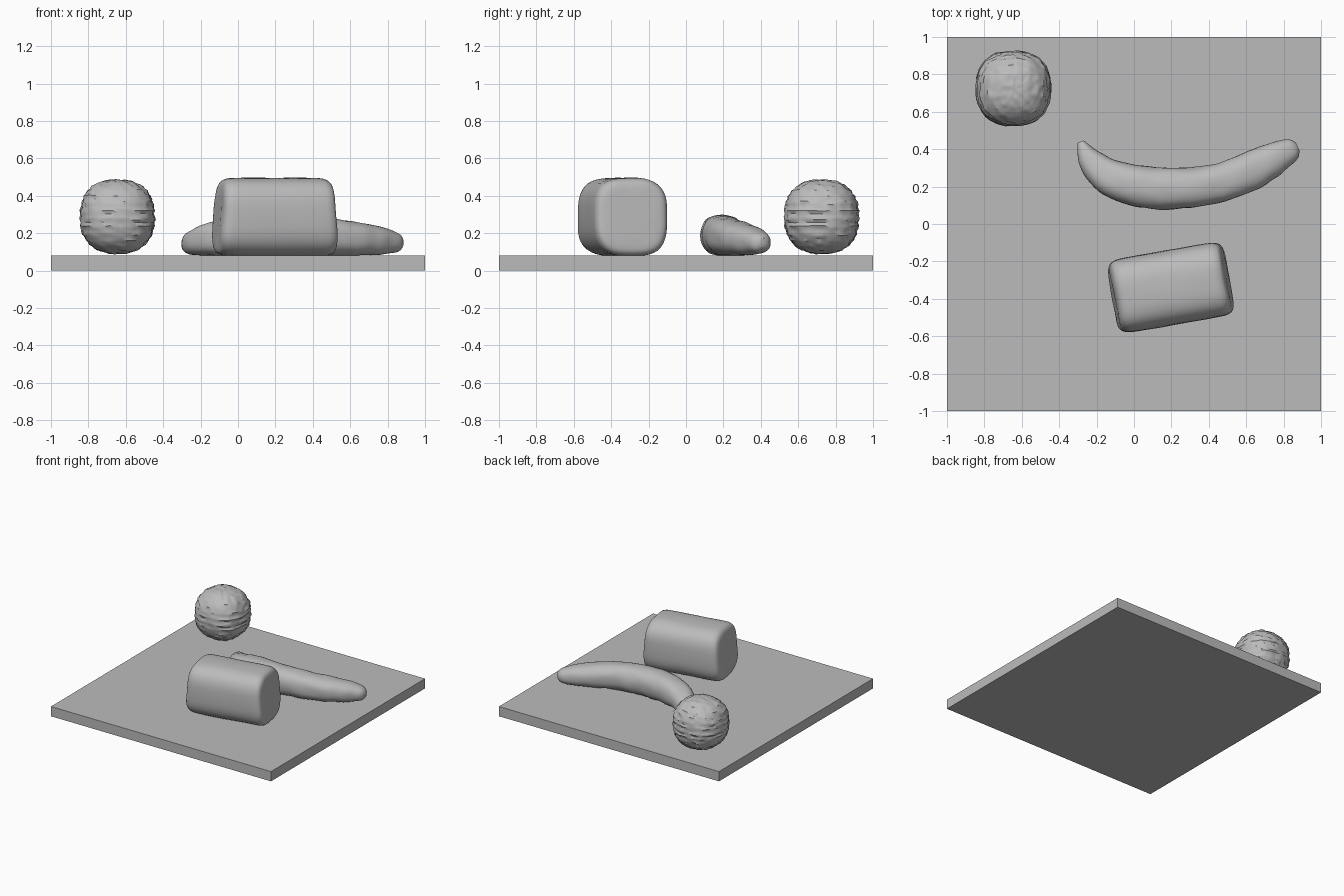
import bpy, bmesh, math
from mathutils import Vector, Matrix, noise

if "Cube" in bpy.data.objects:
    bpy.data.objects.remove(bpy.data.objects["Cube"])

grey = bpy.data.materials.new("stone grey")
grey.diffuse_color = (0.5, 0.5, 0.5, 1)
grey.use_nodes = True
grey.node_tree.nodes["Principled BSDF"].inputs["Base Color"].default_value = grey.diffuse_color


def finish(name, bm, angle=40):
    bmesh.ops.recalc_face_normals(bm, faces=bm.faces)
    mesh = bpy.data.meshes.new(name)
    bm.to_mesh(mesh)
    bm.free()
    mesh.materials.append(grey)
    ob = bpy.data.objects.new(name, mesh)
    bpy.context.collection.objects.link(ob)
    bpy.ops.object.select_all(action='DESELECT')
    ob.select_set(True)
    bpy.context.view_layer.objects.active = ob
    bpy.ops.object.shade_smooth_by_angle(angle=math.radians(angle))
    return ob


def spow(v, p):
    return math.copysign(abs(v) ** p, v)


def loft(rings):
    """Skin closed rings of points and cap both ends."""
    bm = bmesh.new()
    loops = [[bm.verts.new(p) for p in ring] for ring in rings]
    n = len(loops[0])
    for a, b in zip(loops, loops[1:]):
        for i in range(n):
            bm.faces.new((a[i], a[(i + 1) % n], b[(i + 1) % n], b[i]))
    bm.faces.new(loops[0])
    bm.faces.new(loops[-1])
    return bm


def catmull(pts, steps):
    """Smooth a table of section values."""
    out = []
    for i in range(len(pts) - 1):
        p = [Vector(pts[min(max(i + k, 0), len(pts) - 1)]) for k in (-1, 0, 1, 2)]
        for s in range(steps):
            t = s / steps
            out.append(0.5 * (2 * p[1] + (p[2] - p[0]) * t
                              + (2 * p[0] - 5 * p[1] + 4 * p[2] - p[3]) * t * t
                              + (3 * p[1] - p[0] - 3 * p[2] + p[3]) * t ** 3))
    return out + [Vector(pts[-1])]


# Square base slab
bm = bmesh.new()
bmesh.ops.create_cube(bm, size=1, matrix=Matrix.Translation((0, 0, 0.04))
                      @ Matrix.Diagonal((2, 2, 0.08, 1)))
finish("base_slab", bm)

# Rough ball, slightly boxy, with fine layered ridges
bm = bmesh.new()
bmesh.ops.create_uvsphere(bm, u_segments=64, v_segments=40, radius=1)
for v in bm.verts:
    d = v.co.normalized()
    e = 2.4
    k = sum(abs(c) ** e for c in d) ** (-1 / e)
    side = 1 - d.z * d.z
    ridge = 0.016 * side * math.copysign(1, math.sin(d.z * 50 + 2 * noise.noise(d * 3)))
    rough = 0.035 * noise.noise(d * 7)
    v.co = Vector((-0.645, 0.725, 0.288)) + d * k * 0.198 * (1 + ridge + rough)
finish("ball", bm)

# Rounded block lying on its side: position along the length, section scale
block_sections = [(-0.30, 0.55), (-0.298, 0.75), (-0.29, 0.88), (-0.27, 0.96),
                  (-0.22, 1.0), (0, 1.0), (0.22, 1.0), (0.27, 0.97),
                  (0.292, 0.89), (0.30, 0.75), (0.302, 0.55)]
turn = Matrix.Translation((0.195, -0.34, 0.287)) @ Matrix.Rotation(math.radians(10), 4, 'Z')
rings = []
for x, s in catmull(block_sections, 3):
    ring = []
    for i in range(48):
        a = 2 * math.pi * i / 48
        c, z = spow(math.cos(a), 0.66), spow(math.sin(a), 0.66)
        # ends flare outward slightly towards the bottom
        p = Vector((x * (1.03 - 0.05 * z * s), 0.2 * c * s, 0.209 * z * s))
        p *= 1 + 0.012 * noise.noise(p * 9)
        ring.append(turn @ p)
    rings.append(ring)
finish("rounded_block", loft(rings))

# Curved fruit: centre x, centre y, half width, bottom z, top z
fruit_sections = [(-0.285, 0.44, 0.018, 0.115, 0.165), (-0.265, 0.395, 0.042, 0.092, 0.195),
                  (-0.22, 0.325, 0.073, 0.083, 0.225), (-0.13, 0.25, 0.098, 0.08, 0.262),
                  (0.0, 0.207, 0.109, 0.08, 0.29), (0.14, 0.190, 0.112, 0.08, 0.298),
                  (0.3, 0.195, 0.107, 0.08, 0.295), (0.46, 0.222, 0.105, 0.08, 0.282),
                  (0.6, 0.272, 0.104, 0.081, 0.265), (0.71, 0.328, 0.095, 0.083, 0.245),
                  (0.79, 0.371, 0.078, 0.088, 0.225), (0.85, 0.402, 0.056, 0.1, 0.2),
                  (0.875, 0.414, 0.025, 0.125, 0.175)]
secs = catmull(fruit_sections, 4)
rings = []
for i, (x, y, w, lo, hi) in enumerate(secs):
    a, b = secs[max(i - 1, 0)], secs[min(i + 1, len(secs) - 1)]
    side = Vector((a[1] - b[1], b[0] - a[0], 0)).normalized()
    mid, h = (lo + hi) / 2, (hi - lo) / 2
    ring = []
    for j in range(32):
        t = 2 * math.pi * j / 32
        p = Vector((x, y, mid)) + side * w * spow(math.cos(t), 0.85)
        p.z += h * spow(math.sin(t), 0.85)
        r = 1 + 0.05 * noise.noise(p * 14)
        c = Vector((x, y, mid))
        ring.append(c + (p - c) * r)
    rings.append(ring)
finish("curved_fruit", loft(rings))
